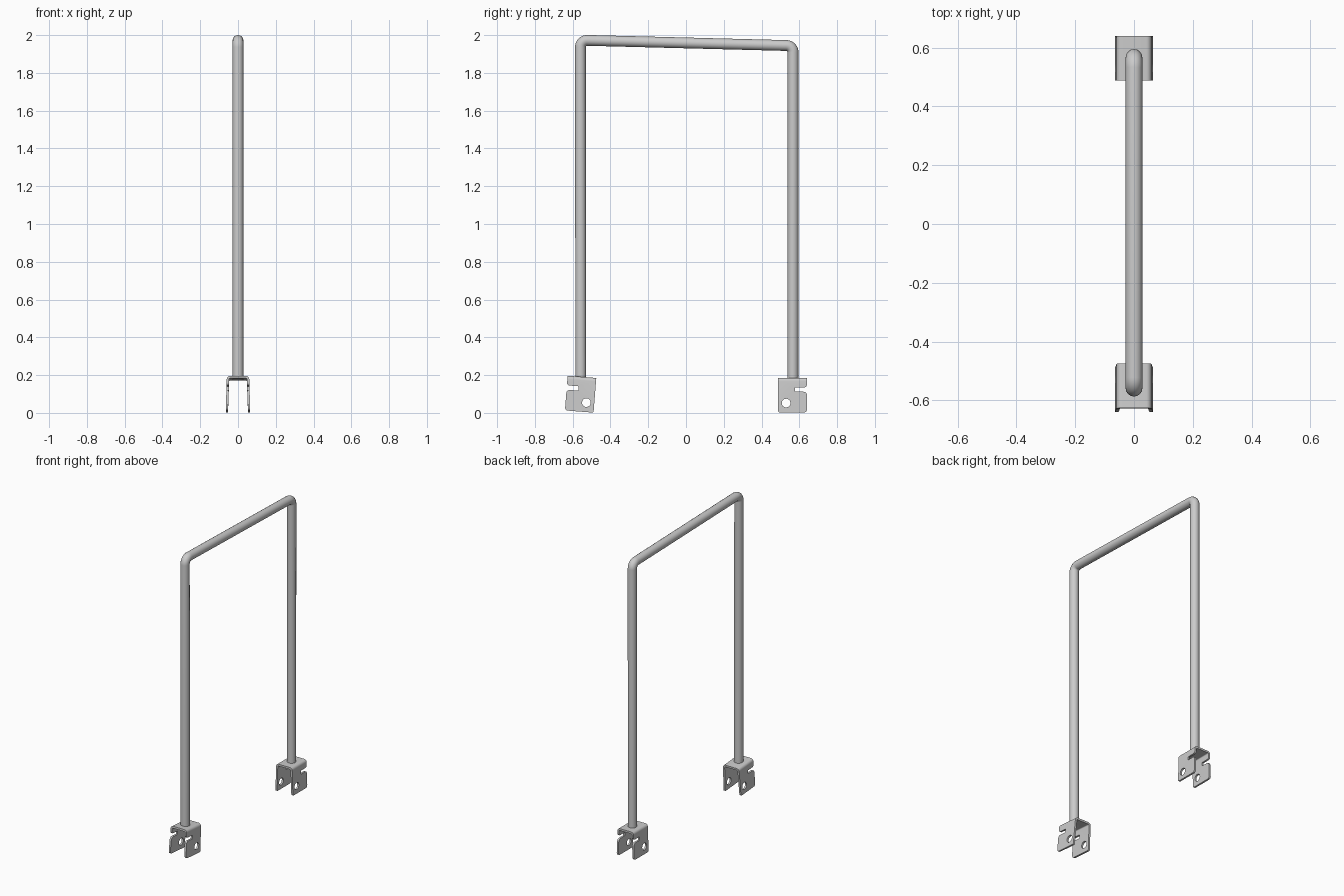
import bpy, bmesh, math
from mathutils import Vector, Matrix

if "Cube" in bpy.data.objects:
    bpy.data.objects.remove(bpy.data.objects["Cube"])


def rounded(points, steps=6, closed=True):
    """Round each (a, b, radius) corner of a 2D outline or path."""
    out, n = [], len(points)
    for i, (a, b, r) in enumerate(points):
        p = Vector((a, b))
        if r == 0 or (not closed and i in (0, n - 1)):
            out.append(p)
            continue
        d1 = (Vector(points[i - 1][:2]) - p).normalized()
        d2 = (Vector(points[(i + 1) % n][:2]) - p).normalized()
        half = d1.angle(d2) / 2
        t = r / math.tan(half)
        c = p + (d1 + d2).normalized() * (r / math.sin(half))
        v1, v2 = p + d1 * t - c, p + d2 * t - c
        sweep = v1.angle_signed(v2)
        for k in range(steps + 1):
            ang = -sweep * k / steps
            out.append(c + Matrix.Rotation(ang, 2) @ v1)
    return out


def prism(name, outline, place, depth):
    """Extrude a 2D outline by a 3D depth vector."""
    bm = bmesh.new()
    face = bm.faces.new([bm.verts.new(place(p)) for p in outline])
    ext = bmesh.ops.extrude_face_region(bm, geom=[face], use_keep_orig=True)
    bmesh.ops.translate(bm, vec=depth,
                        verts=[g for g in ext["geom"] if isinstance(g, bmesh.types.BMVert)])
    bmesh.ops.recalc_face_normals(bm, faces=bm.faces)
    mesh = bpy.data.meshes.new(name)
    bm.to_mesh(mesh)
    bm.free()
    ob = bpy.data.objects.new(name, mesh)
    bpy.context.collection.objects.link(ob)
    return ob


def select(ob):
    bpy.ops.object.select_all(action='DESELECT')
    ob.select_set(True)
    bpy.context.view_layer.objects.active = ob


def cut(ob, cutter, operation):
    select(ob)
    mod = ob.modifiers.new("cut", 'BOOLEAN')
    mod.operation, mod.object, mod.solver = operation, cutter, 'EXACT'
    bpy.ops.object.modifier_apply(modifier=mod.name)
    bpy.data.objects.remove(cutter)


def smooth(ob):
    select(ob)
    bpy.ops.object.shade_smooth_by_angle(angle=math.radians(35))


def bracket(name, side, loc, tilt):
    # Folded channel section, slightly splayed
    channel = rounded([(-0.065, -0.003, 0), (-0.059, 0.187, 0.018), (0.059, 0.187, 0.018),
                       (0.065, -0.003, 0), (0.053, -0.003, 0), (0.047, 0.174, 0.006),
                       (-0.047, 0.174, 0.006), (-0.053, -0.003, 0)])
    ob = prism(name, channel, lambda p: (p.x, -0.1, p.y), (0, 0.2, 0))
    # Side outline with a slot in the outer edge
    outline = rounded([(-0.077, 0.003, 0.008), (0.075, 0.003, 0.015), (0.075, 0.113, 0.018),
                       (0.012, 0.113, 0.004), (0.012, 0.136, 0.004), (0.075, 0.136, 0.014),
                       (0.075, 0.2, 0), (-0.077, 0.2, 0)])
    cut(ob, prism("outline_cutter", outline, lambda p: (-0.2, side * p.x, p.y), (0.4, 0, 0)),
        'INTERSECT')
    # Pin hole
    hole = [Vector((-0.035 + 0.023 * math.cos(a), 0.053 + 0.023 * math.sin(a)))
            for a in (k * math.tau / 32 for k in range(32))]
    cut(ob, prism("hole_cutter", hole, lambda p: (-0.2, side * p.x, p.y), (0.4, 0, 0)),
        'DIFFERENCE')
    pivot = Vector((0, 0, 0.095))
    ob.data.transform(Matrix.Translation(Vector(loc) + pivot)
                      @ Matrix.Rotation(math.radians(tilt), 4, 'X')
                      @ Matrix.Translation(-pivot))
    smooth(ob)


bracket("rear_bracket", 1, (0, 0.565, -0.001), 0)
bracket("front_bracket", -1, (0, -0.559, 0.004), -4.5)

# Bent tube frame
path = rounded([(-0.557, 0.176, 0), (-0.559, 1.973, 0.036), (0.567, 1.944, 0.036),
                (0.566, 0.176, 0)], steps=10, closed=False)
curve = bpy.data.curves.new("tube_frame", 'CURVE')
curve.dimensions = '3D'
curve.bevel_depth, curve.bevel_resolution, curve.use_fill_caps = 0.0285, 6, True
spline = curve.splines.new('POLY')
spline.points.add(len(path) - 1)
for pt, p in zip(spline.points, path):
    pt.co = (0, p.x, p.y, 1)
tube = bpy.data.objects.new("tube_frame", curve)
bpy.context.collection.objects.link(tube)
select(tube)
bpy.ops.object.convert(target='MESH')
smooth(bpy.context.view_layer.objects.active)
